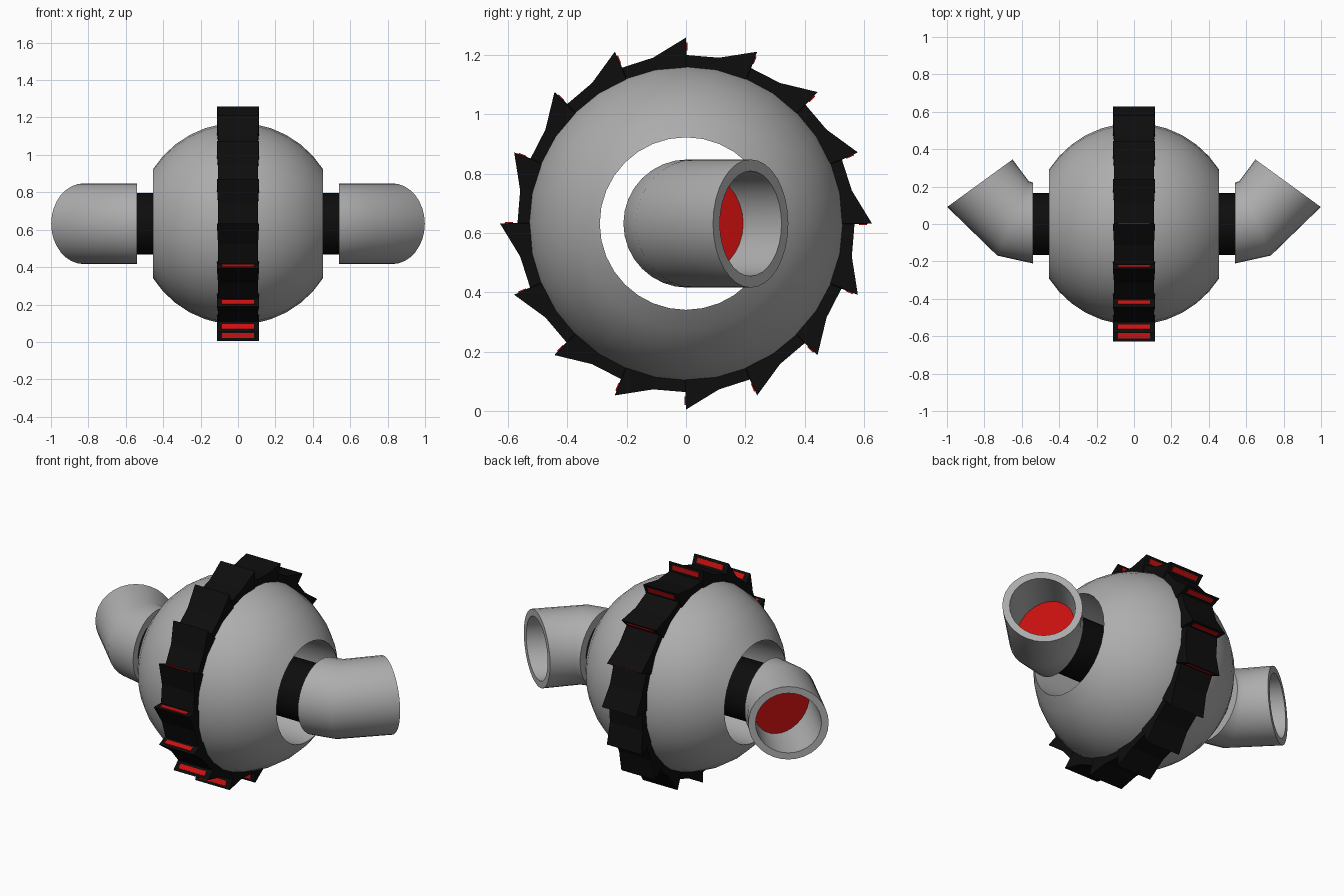
import bpy, bmesh, math
from mathutils import Vector

if "Cube" in bpy.data.objects:
    bpy.data.objects.remove(bpy.data.objects["Cube"])

CENTRE = Vector((0, 0, 0.632))


def material(name, rgb):
    m = bpy.data.materials.new(name)
    m.diffuse_color = (*rgb, 1)
    m.use_nodes = True
    m.node_tree.nodes["Principled BSDF"].inputs["Base Color"].default_value = m.diffuse_color
    return m


GREY = material("grey_metal", (0.42, 0.42, 0.42))
BLACK = material("black_rubber", (0.004, 0.004, 0.004))
RED = material("red_glow", (0.6, 0.005, 0.005))


def finish(name, bm, mats, smooth=True):
    bmesh.ops.recalc_face_normals(bm, faces=bm.faces)
    mesh = bpy.data.meshes.new(name)
    bm.to_mesh(mesh)
    bm.free()
    for m in mats:
        mesh.materials.append(m)
    ob = bpy.data.objects.new(name, mesh)
    ob.location = CENTRE
    bpy.context.collection.objects.link(ob)
    if smooth:
        bpy.ops.object.select_all(action='DESELECT')
        ob.select_set(True)
        bpy.context.view_layer.objects.active = ob
        bpy.ops.object.shade_smooth_by_angle(angle=math.radians(40))
    return ob


def bridge(bm, a, b):
    n = len(a)
    for i in range(n):
        j = (i + 1) % n
        bm.faces.new((a[i], a[j], b[j], b[i]))


def ring(bm, centre, angle, radius, seg=32, side=1):
    """Circle across a path that heads at the given angle from the x axis."""
    u = Vector((-math.sin(angle), math.cos(angle), 0))
    verts = []
    for i in range(seg):
        t = 2 * math.pi * i / seg
        p = Vector((*centre, 0)) + radius * (u * math.cos(t) + Vector((0, 0, math.sin(t))))
        verts.append(bm.verts.new((p.x * side, p.y, p.z)))
    return verts


# ball with a straight bore along x
R, HALF = 0.54, math.asin(0.455 / 0.54)
bm = bmesh.new()
loops = []
for k in range(13):
    t = HALF * (k / 6 - 1)
    loops.append(ring(bm, (R * math.sin(t), 0), 0, R * math.cos(t)))
for k, loop in enumerate(loops):
    bridge(bm, loop, loops[(k + 1) % len(loops)])
finish("ball_body", bm, [GREY])

# axle through the bore
bm = bmesh.new()
a, b = ring(bm, (-0.545, 0), 0, 0.165), ring(bm, (0.545, 0), 0, 0.165)
bridge(bm, a, b)
bm.faces.new(a)
bm.faces.new(b)
finish("axle", bm, [BLACK])

# saw-toothed tread: each tooth is a ramp followed by a radial step
TEETH = 16


def polar(x, r, a):
    return Vector((x, r * math.sin(a), r * math.cos(a)))


bm = bmesh.new()
sections = []
for k in range(TEETH):
    a = 2 * math.pi * k / TEETH
    half = math.pi / TEETH
    for ang, r, w in ((a - half, 0.57, 0.107), (a, 0.627, 0.113), (a + 0.004, 0.568, 0.107)):
        sections.append([bm.verts.new(polar(x, rr, ang)) for x, rr in
                         ((-w, r), (w, r), (w, 0.5), (-w, 0.5))])
for k, s in enumerate(sections):
    bridge(bm, s, sections[(k + 1) % len(sections)])
finish("toothed_tread", bm, [BLACK], smooth=False)

# red plate on every tooth step
bm = bmesh.new()
for k in range(TEETH):
    a = 2 * math.pi * k / TEETH
    ends = []
    for da in (0.001, 0.008):
        ends.append([bm.verts.new(polar(x, r, a + da)) for x, r in
                     ((-0.085, 0.583), (0.085, 0.583), (0.085, 0.611), (-0.085, 0.611))])
    bridge(bm, *ends)
    bm.faces.new(ends[0])
    bm.faces.new(ends[1])
finish("tooth_lights", bm, [RED], smooth=False)

# bent barrels on both ends, open to the back, with a red disc inside
PATH = [((0.54, 0.005), 0), ((0.647, 0.03), math.radians(23)), ((0.824, 0.218), math.radians(54))]
for side, label in ((1, "right"), (-1, "left")):
    bm = bmesh.new()
    outer = [ring(bm, c, a, 0.216, side=side) for c, a in PATH]
    inner = [ring(bm, c, a, 0.177, side=side) for c, a in PATH[:0:-1]]
    loops = outer + inner
    for p, q in zip(loops, loops[1:]):
        bridge(bm, p, q)
    bm.faces.new(loops[0])
    bm.faces.new(loops[-1]).material_index = 1
    finish(label + "_barrel", bm, [GREY, RED])
